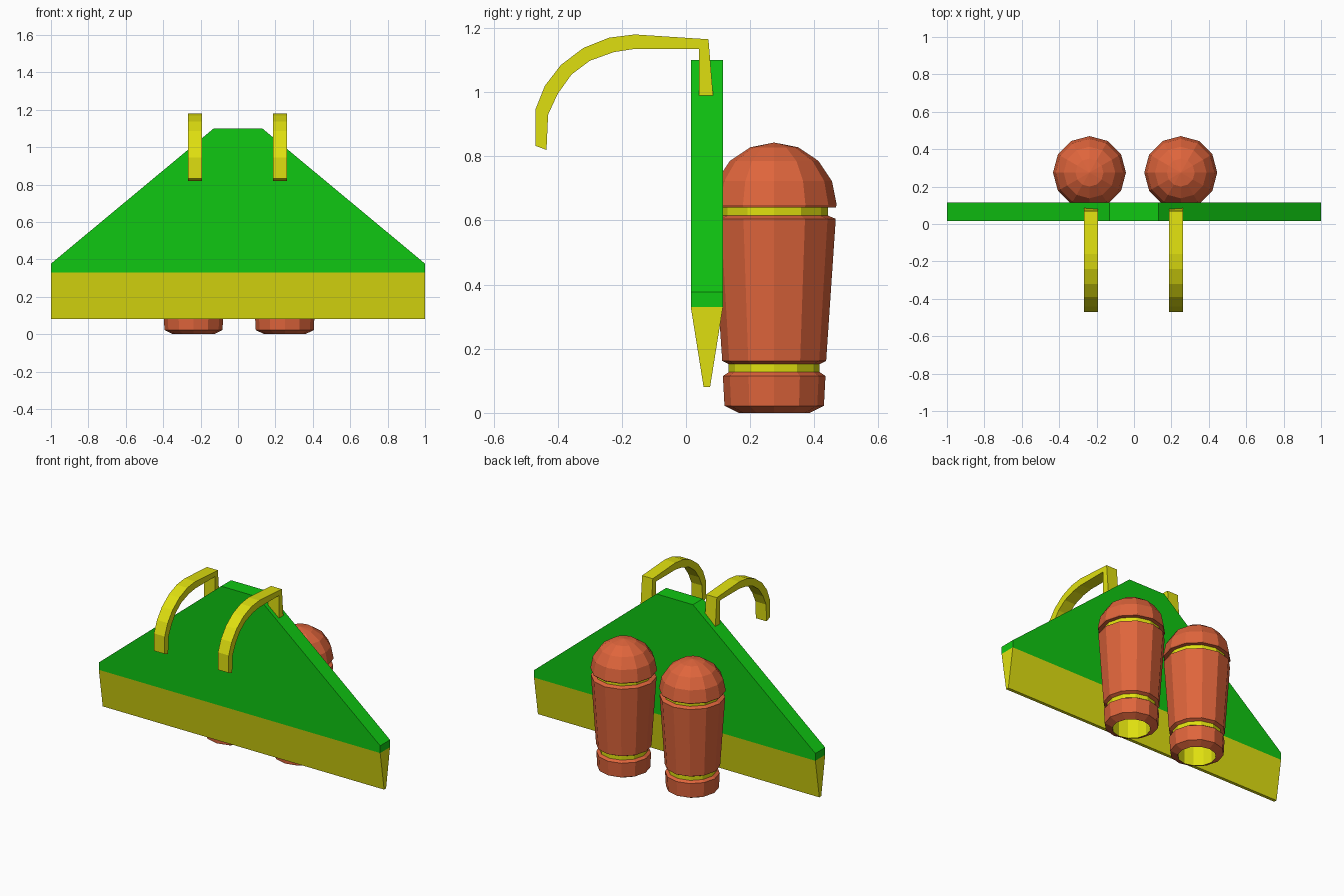
import bpy
import bmesh
from math import sin, cos, pi, radians
from mathutils import Vector

cube = bpy.data.objects.get("Cube")
if cube:
    bpy.data.objects.remove(cube, do_unlink=True)


def make_material(name, rgb):
    mat = bpy.data.materials.new(name)
    mat.use_nodes = True
    mat.diffuse_color = (*rgb, 1)
    mat.node_tree.nodes["Principled BSDF"].inputs["Base Color"].default_value = (*rgb, 1)
    return mat


GREEN = make_material("green", (0.005, 0.57, 0.006))
YELLOW = make_material("yellow", (0.74, 0.74, 0.005))
ORANGE = make_material("burnt orange", (0.74, 0.13, 0.045))


def finish(bm, name, mats):
    bmesh.ops.recalc_face_normals(bm, faces=bm.faces)
    mesh = bpy.data.meshes.new(name)
    bm.to_mesh(mesh)
    bm.free()
    for mat in mats:
        mesh.materials.append(mat)
    obj = bpy.data.objects.new(name, mesh)
    bpy.context.collection.objects.link(obj)
    return obj


def prism(name, points, offset, mat):
    """Extrude a closed outline by an offset vector."""
    bm = bmesh.new()
    face = bm.faces.new([bm.verts.new(p) for p in points])
    moved = bmesh.ops.extrude_face_region(bm, geom=[face])["geom"]
    verts = [v for v in moved if isinstance(v, bmesh.types.BMVert)]
    bmesh.ops.translate(bm, verts=verts, vec=Vector(offset))
    return finish(bm, name, [mat])


def lathe(name, profile, bands, centre, sides=12):
    """Spin (radius, height) points; segments listed in bands turn yellow."""
    bm = bmesh.new()
    rings = []
    for r, z in profile:
        count = sides if r > 0 else 1
        rings.append([bm.verts.new((centre[0] + r * cos(2 * pi * i / sides),
                                    centre[1] + r * sin(2 * pi * i / sides), z))
                      for i in range(count)])
    for k, (a, b) in enumerate(zip(rings, rings[1:])):
        for i in range(sides):
            j = (i + 1) % sides
            corners = [a[i % len(a)], a[j % len(a)], b[j % len(b)], b[i % len(b)]]
            face = bm.faces.new(list(dict.fromkeys(corners)))
            face.material_index = int(k in bands)
    return finish(bm, name, [ORANGE, YELLOW])


# Wing panel: a flat trapezoid with short vertical tips
BACK, FRONT, SEAM = 0.115, 0.015, 0.33
half = [(1, SEAM), (1, 0.377), (0.13, 1.1)]
outline = half + [(-x, z) for x, z in reversed(half)]
prism("wing_panel", [(x, FRONT, z) for x, z in outline], (0, BACK - FRONT, 0), GREEN)

# Tapered lower edge
wedge = [(FRONT, SEAM), (BACK, SEAM), (0.075, 0.08), (0.055, 0.08)]
prism("lower_edge", [(-1, y, z) for y, z in wedge], (2, 0, 0), YELLOW)

# Shoulder hooks
outer = [(0.085, 0.985), (0.07, 1.165), (-0.16, 1.18), (-0.24, 1.17), (-0.32, 1.138),
         (-0.39, 1.085), (-0.44, 1.02), (-0.47, 0.945), (-0.47, 0.833)]
inner = [(0.04, 0.985), (0.04, 1.135), (-0.16, 1.135), (-0.225, 1.125), (-0.3, 1.098),
         (-0.357, 1.055), (-0.4, 0.995), (-0.43, 0.93), (-0.435, 0.82)]
for side, x in (("right", -0.23), ("left", 0.225)):
    prism(f"{side}_hook", [(x - 0.038, y, z) for y, z in outer + inner[::-1]],
          (0.076, 0, 0), YELLOW)

# Rocket tanks: nozzle recess, foot, groove, body, groove, dome
DOME_R, DOME_Z = 0.195, 0.648
tank = [(0, 0.14), (0.11, 0.14), (0.11, 0), (0.155, 0.022), (0.16, 0.115),
        (0.142, 0.127), (0.142, 0.152), (0.162, 0.162), (0.192, 0.605),
        (0.168, 0.615), (0.168, 0.64), (0.192, 0.641)]
tank += [(DOME_R * cos(radians(a)), DOME_Z + DOME_R * sin(radians(a)))
         for a in (0, 22.5, 45, 67.5)]
tank.append((0, DOME_Z + DOME_R))
for side, x in (("right", -0.238), ("left", 0.25)):
    lathe(f"{side}_tank", tank, {0, 1, 5, 9}, (x, 0.275))
